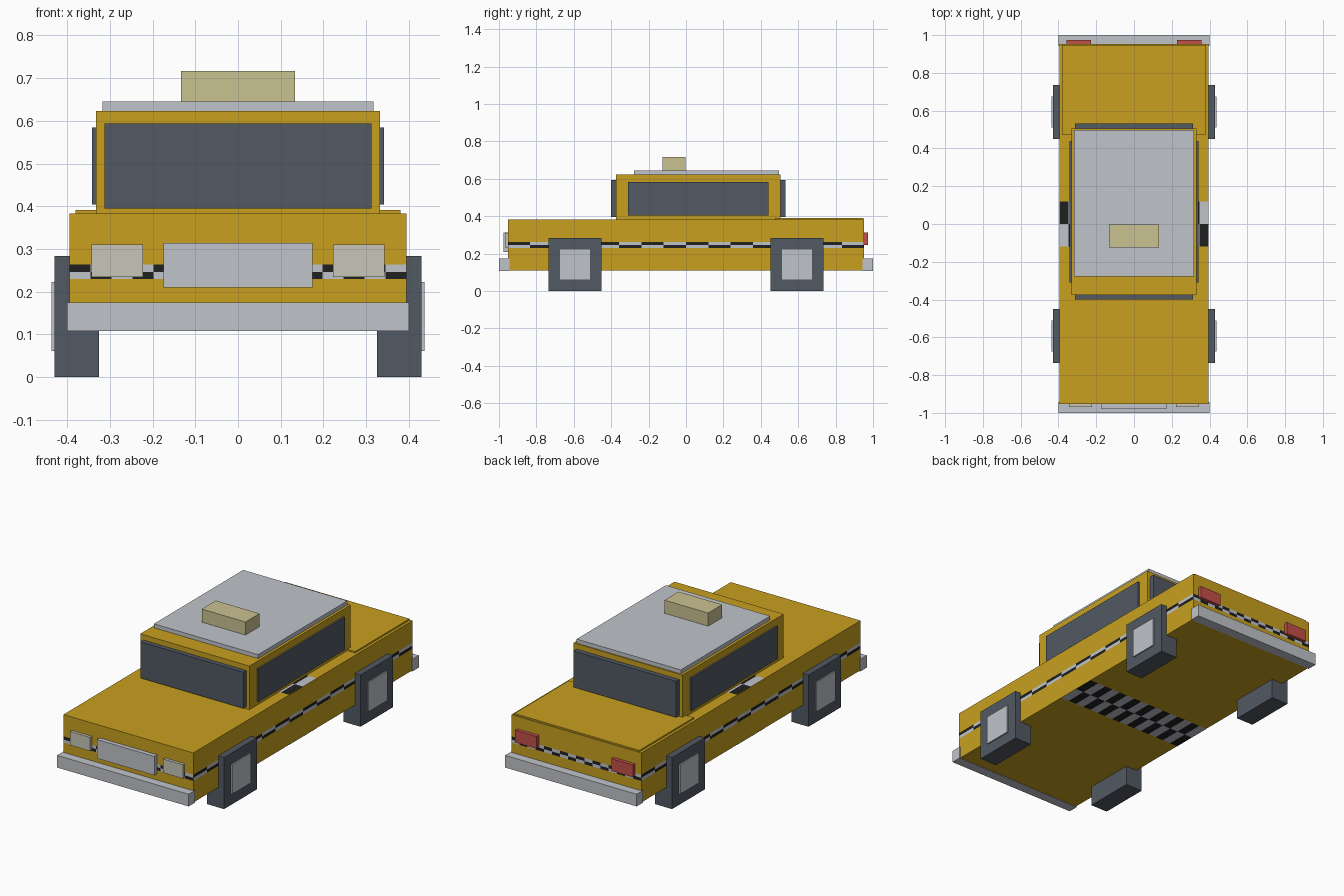
import bpy, bmesh
from math import pi
from mathutils import Matrix, Vector, Euler

cube = bpy.data.objects.get("Cube")
if cube:
    bpy.data.objects.remove(cube, do_unlink=True)


def material(name, rgb):
    m = bpy.data.materials.new(name)
    m.use_nodes = True
    m.diffuse_color = (*rgb, 1)
    m.node_tree.nodes["Principled BSDF"].inputs["Base Color"].default_value = (*rgb, 1)
    return m


yellow = material("yellow paint", (0.578, 0.352, 0.014))
dark = material("dark slate", (0.084, 0.1, 0.125))
silver = material("silver", (0.527, 0.552, 0.591))
cream = material("headlight cream", (0.578, 0.565, 0.479))
sign = material("pale yellow", (0.591, 0.539, 0.287))
red = material("tail red", (0.55, 0.08, 0.07))
black = material("check black", (0.014, 0.014, 0.015))


def finish(name, bm, *mats):
    mesh = bpy.data.meshes.new(name)
    bm.to_mesh(mesh)
    bm.free()
    for m in mats:
        mesh.materials.append(m)
    obj = bpy.data.objects.new(name, mesh)
    bpy.context.collection.objects.link(obj)


def box(name, x, y, z, mat):
    """Box from (low, high) ranges on each axis."""
    bm = bmesh.new()
    size = Vector([r[1] - r[0] for r in (x, y, z)])
    centre = Vector([(r[0] + r[1]) / 2 for r in (x, y, z)])
    bmesh.ops.create_cube(bm, size=1, matrix=Matrix.Translation(centre) @ Matrix.Diagonal((*size, 1)))
    finish(name, bm, mat)


def pair(name, x, y, z, mat):
    """The same box on the left and mirrored on the right."""
    box("left_" + name, x, y, z, mat)
    box("right_" + name, (-x[1], -x[0]), y, z, mat)


def checker(name, centre, rotation, width, height):
    """Two rows of checks lying just outside a body face."""
    bm = bmesh.new()
    bmesh.ops.create_grid(bm, x_segments=16, y_segments=2, size=0.5)
    for f in bm.faces:
        c = f.calc_center_median()
        column, row = int((c.x + 0.5) * 16), int(c.y > 0)
        f.material_index = (column + row) % 2
    place = Matrix.Translation(centre) @ Euler(rotation).to_matrix().to_4x4()
    bm.transform(place @ Matrix.Diagonal((width, height, 1, 1)))
    finish(name, bm, silver, black)


# Body and boot lid
W, L, LOW, HIGH = 0.395, 0.953, 0.11, 0.383
box("body", (-W, W), (-L, L), (LOW, HIGH), yellow)
box("boot_lid", (-0.38, 0.38), (0.475, 0.948), (0.37, 0.391), yellow)

# Checker bands around the body, one eighth of each face high
mid, gap = (LOW + HIGH) / 2, 0.001
band = (HIGH - LOW) / 8
checker("front_checks", (0, -L - gap, mid), (pi / 2, 0, 0), 2 * W, band)
checker("back_checks", (0, L + gap, mid), (pi / 2, 0, pi), 2 * W, band)
checker("left_checks", (W + gap, 0, mid), (pi / 2, 0, pi / 2), 2 * L, band)
checker("right_checks", (-W - gap, 0, mid), (pi / 2, 0, -pi / 2), 2 * L, band)
checker("top_checks", (0, 0, HIGH + gap), (0, 0, 0), 2 * W, L / 4)
checker("bottom_checks", (0, 0, LOW - gap), (pi, 0, 0), 2 * W, L / 4)

# Cabin, glass and roof
box("cabin", (-0.332, 0.332), (-0.375, 0.505), (0.375, 0.623), yellow)
box("windscreen", (-0.313, 0.313), (-0.401, -0.36), (0.395, 0.594), dark)
box("rear_window", (-0.313, 0.313), (0.49, 0.532), (0.395, 0.594), dark)
pair("side_window", (0.32, 0.342), (-0.31, 0.44), (0.404, 0.584), dark)
box("roof_panel", (-0.317, 0.317), (-0.278, 0.498), (0.615, 0.645), silver)
box("roof_light", (-0.133, 0.133), (-0.125, -0.003), (0.64, 0.717), sign)

# Bumpers, grille and lamps
box("front_bumper", (-0.4, 0.4), (-1, -0.943), (0.108, 0.175), silver)
box("back_bumper", (-0.4, 0.4), (0.943, 1), (0.108, 0.175), silver)
box("grille", (-0.175, 0.175), (-0.977, -0.94), (0.21, 0.314), silver)
pair("headlight", (0.222, 0.343), (-0.969, -0.94), (0.234, 0.31), cream)
pair("tail_light", (0.227, 0.358), (0.94, 0.973), (0.247, 0.314), red)

# Square wheels with hub plates
for end, y in (("front", -0.593), ("back", 0.593)):
    pair(end + "_wheel", (0.326, 0.43), (y - 0.142, y + 0.142), (0, 0.284), dark)
    pair(end + "_hub", (0.42, 0.437), (y - 0.081, y + 0.081), (0.061, 0.223), silver)
